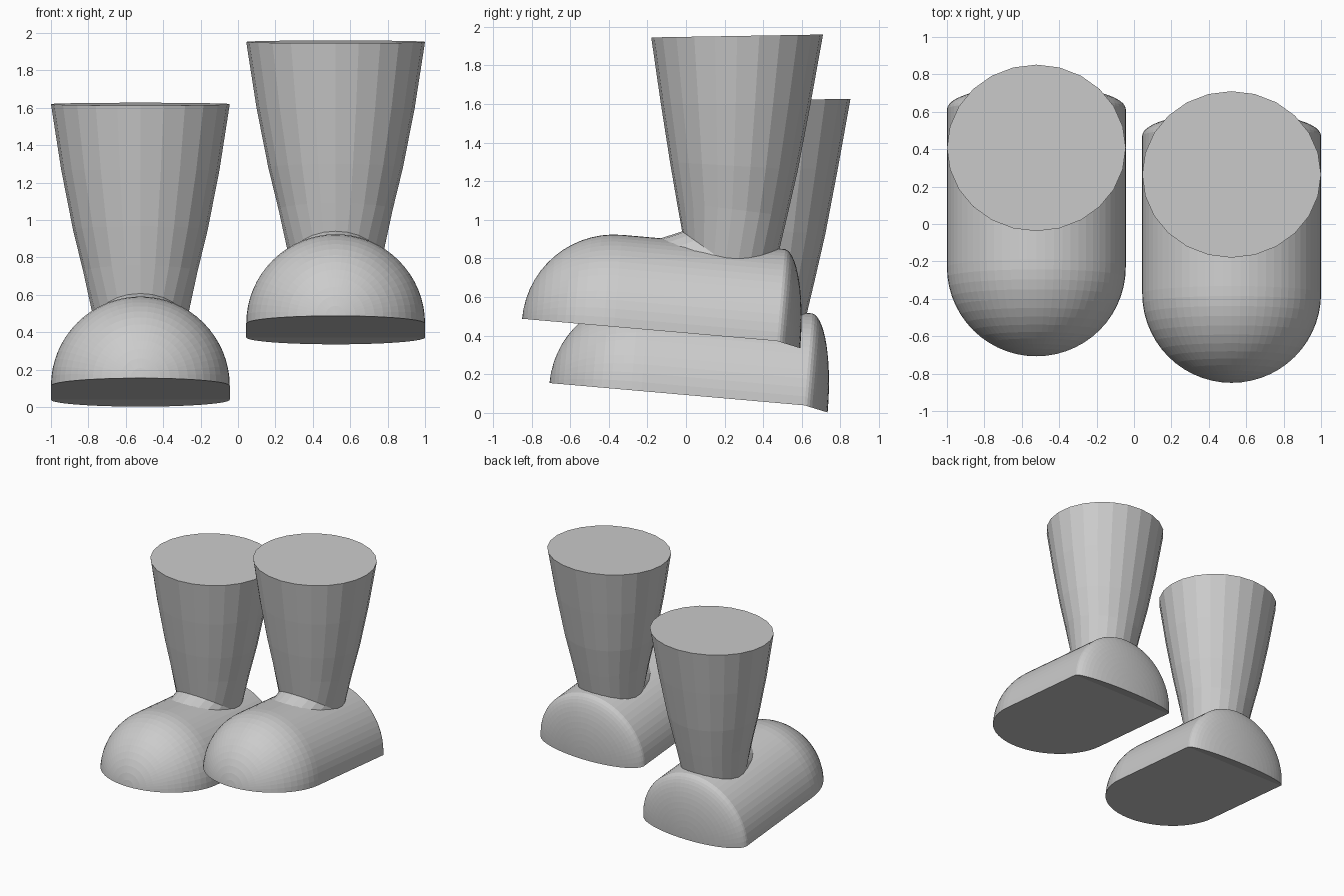
import bpy, bmesh
from math import sin, cos, pi, radians
from mathutils import Vector

if "Cube" in bpy.data.objects:
    bpy.data.objects.remove(bpy.data.objects["Cube"])

CX = 0.522           # sideways distance of each boot from the middle
R = 0.478            # shoe radius
TILT = radians(5)    # toe-up tilt of the sole


def loft(name, rings, offset, close_ends):
    """Skin a list of closed rings, each a list of (x, y, z)."""
    bm = bmesh.new()
    loops = [[bm.verts.new(Vector(p) + offset) for p in ring] for ring in rings]
    for a, b in zip(loops, loops[1:]):
        n = len(a)
        for i in range(n):
            j = (i + 1) % n
            bm.faces.new((a[i], a[j], b[j], b[i]))
    if close_ends:
        bm.faces.new(loops[0])
        bm.faces.new(loops[-1])
    bmesh.ops.remove_doubles(bm, verts=bm.verts, dist=1e-5)
    bmesh.ops.recalc_face_normals(bm, faces=bm.faces)
    mesh = bpy.data.meshes.new(name)
    bm.to_mesh(mesh)
    bm.free()
    ob = bpy.data.objects.new(name, mesh)
    bpy.context.collection.objects.link(ob)
    return ob


def shoe_rings(n=32, m=14):
    """Half-round arches: domed toe, straight body, flattened domed heel."""
    along = Vector((0, cos(TILT), -sin(TILT)))
    up = Vector((0, sin(TILT), cos(TILT)))
    toe = Vector((0, -0.373, 0.446))
    heel = toe + along * 0.848
    heel_dir = Vector((0, 0.12, -0.037))
    stations = []
    for k in range(m + 1):
        a = pi / 2 * (1 - k / m)
        stations.append((toe - along * R * sin(a), R * cos(a)))
    for k in range(m + 1):
        a = pi / 2 * k / m
        stations.append((heel + heel_dir * sin(a), R * cos(a)))
    rings = []
    for c, r in stations:
        rings.append([c + Vector((r * cos(pi * i / n), 0, 0)) + up * r * sin(pi * i / n)
                      for i in range(n + 1)])
    return rings


def leg_rings(n=24):
    """Tapered rings: front (y, z), back (y, z), half width; bends forward at the ankle."""
    spec = [((-0.18, 1.945), (0.71, 1.96), 0.478),
            ((-0.13, 1.60), (0.645, 1.60), 0.423),
            ((-0.083, 1.30), (0.58, 1.26), 0.36),
            ((-0.047, 1.09), (0.525, 1.02), 0.305),
            ((-0.02, 0.94), (0.43, 0.62), 0.245),
            ((-0.30, 0.85), (0.20, 0.46), 0.235)]
    rings = []
    for f, b, w in spec:
        f, b = Vector((0, *f)), Vector((0, *b))
        mid, half = (f + b) / 2, (b - f) / 2
        rings.append([mid + half * sin(2 * pi * i / n) + Vector((w * cos(2 * pi * i / n), 0, 0))
                      for i in range(n)])
    return rings


# Two identical boots, the left one lower and further back
for side, off in (("right", Vector((CX, 0, 0))),
                  ("left", Vector((-CX, 0.142, -0.333)))):
    loft(side + "_shoe", shoe_rings(), off, False)
    loft(side + "_leg", leg_rings(), off, True)
